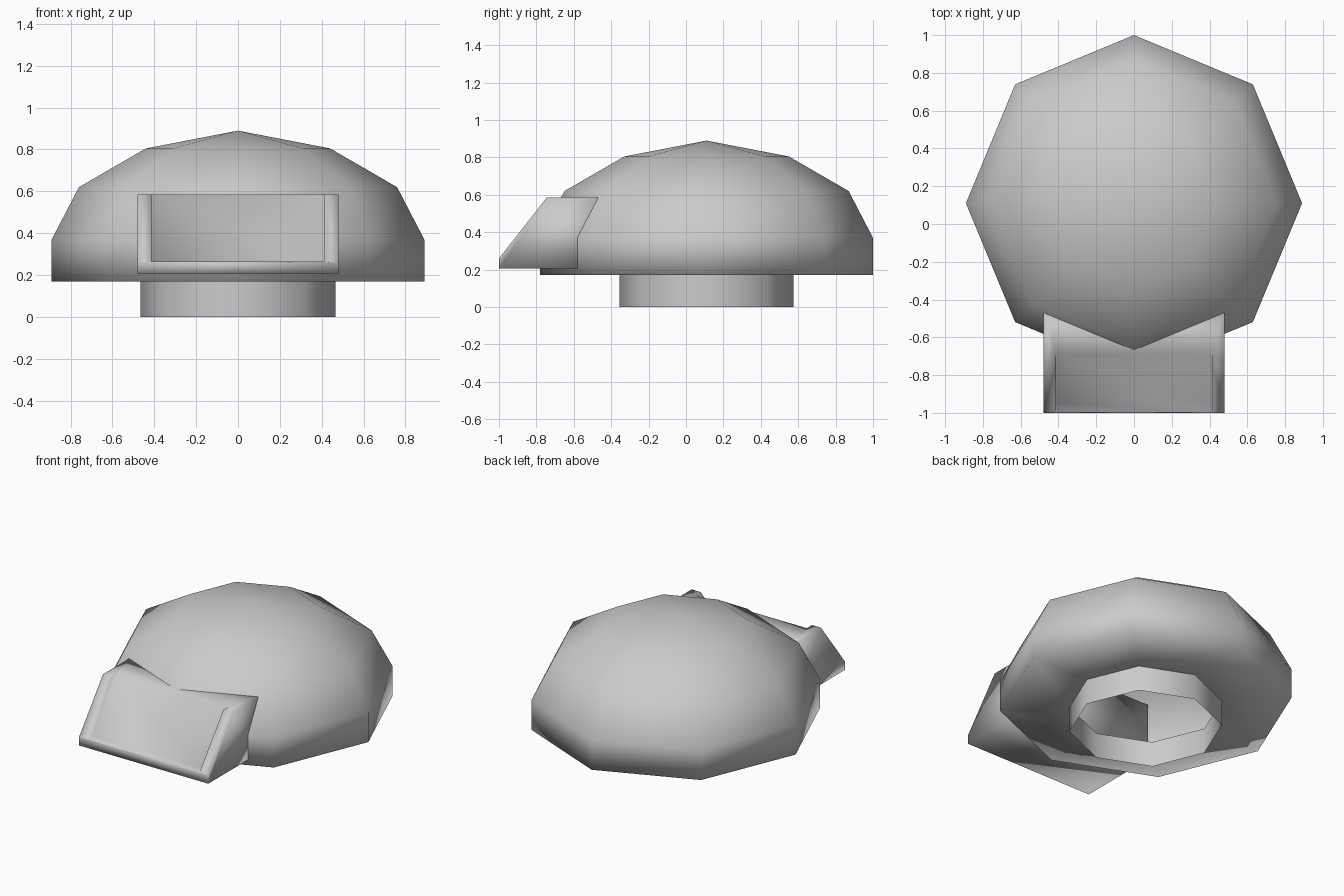
import bpy
import bmesh
from math import cos, sin, tau

if "Cube" in bpy.data.objects:
    bpy.data.objects.remove(bpy.data.objects["Cube"], do_unlink=True)

SIDES = 8
CENTRE_Y = 0.11

grey = bpy.data.materials.new("plain_grey")
grey.use_nodes = True
colour = (0.6, 0.6, 0.6, 1)
grey.diffuse_color = colour
grey.node_tree.nodes["Principled BSDF"].inputs["Base Color"].default_value = colour


def finish(name, bm):
    """Turn a bmesh into a smooth grey object."""
    for face in bm.faces:
        face.smooth = True
    mesh = bpy.data.meshes.new(name)
    bm.to_mesh(mesh)
    bm.free()
    mesh.materials.append(grey)
    obj = bpy.data.objects.new(name, mesh)
    bpy.context.collection.objects.link(obj)
    return obj


def lathe(name, profile):
    """Turn (radius, height) points around the vertical axis, bottom up."""
    bm = bmesh.new()
    rings = []
    for r, z in profile:
        if r == 0:
            rings.append([bm.verts.new((0, CENTRE_Y, z))] * SIDES)
        else:
            rings.append([bm.verts.new((r * cos(tau * i / SIDES),
                                        CENTRE_Y + r * sin(tau * i / SIDES), z))
                          for i in range(SIDES)])
    for low, high in zip(rings, rings[1:]):
        for i in range(SIDES):
            j = (i + 1) % SIDES
            corners = dict.fromkeys((low[i], low[j], high[j], high[i]))
            bm.faces.new(list(corners))
    return finish(name, bm)


def prism(name, profile, half_width):
    """Extrude a (y, z) side profile across the width."""
    bm = bmesh.new()
    face = bm.faces.new([bm.verts.new((-half_width, y, z)) for y, z in profile])
    out = bmesh.ops.extrude_face_region(bm, geom=[face])["geom"]
    moved = [v for v in out if isinstance(v, bmesh.types.BMVert)]
    bmesh.ops.translate(bm, verts=moved, vec=(2 * half_width, 0, 0))
    bmesh.ops.recalc_face_normals(bm, faces=bm.faces)
    return finish(name, bm)


# Hollow faceted dome with a flat underside around the opening
lathe("dome", [(0.465, 0.17), (0.89, 0.17), (0.89, 0.37),
               (0.76, 0.62), (0.44, 0.805), (0, 0.89)])

# Open neck ring below the dome
lathe("neck_ring", [(0.465, 0), (0.465, 0.17)])

# Sloped visor housing that runs into the dome
visor = prism("visor", [(-0.44, 0.205), (-1, 0.205), (-1, 0.26),
                        (-0.745, 0.585), (-0.44, 0.585)], 0.48)

# Recessed panel, open at the top of the visor
cutter = prism("recess_cutter", [(-1.2, 0.265), (-0.945, 0.265), (-0.69, 0.585),
                                 (-0.69, 0.8), (-1.2, 0.8)], 0.413)
cutter.hide_render = True
cut = visor.modifiers.new("recess", "BOOLEAN")
cut.operation = "DIFFERENCE"
cut.solver = "EXACT"
cut.object = cutter
bpy.context.view_layer.objects.active = visor
bpy.ops.object.modifier_apply(modifier=cut.name)
bpy.data.objects.remove(cutter, do_unlink=True)
